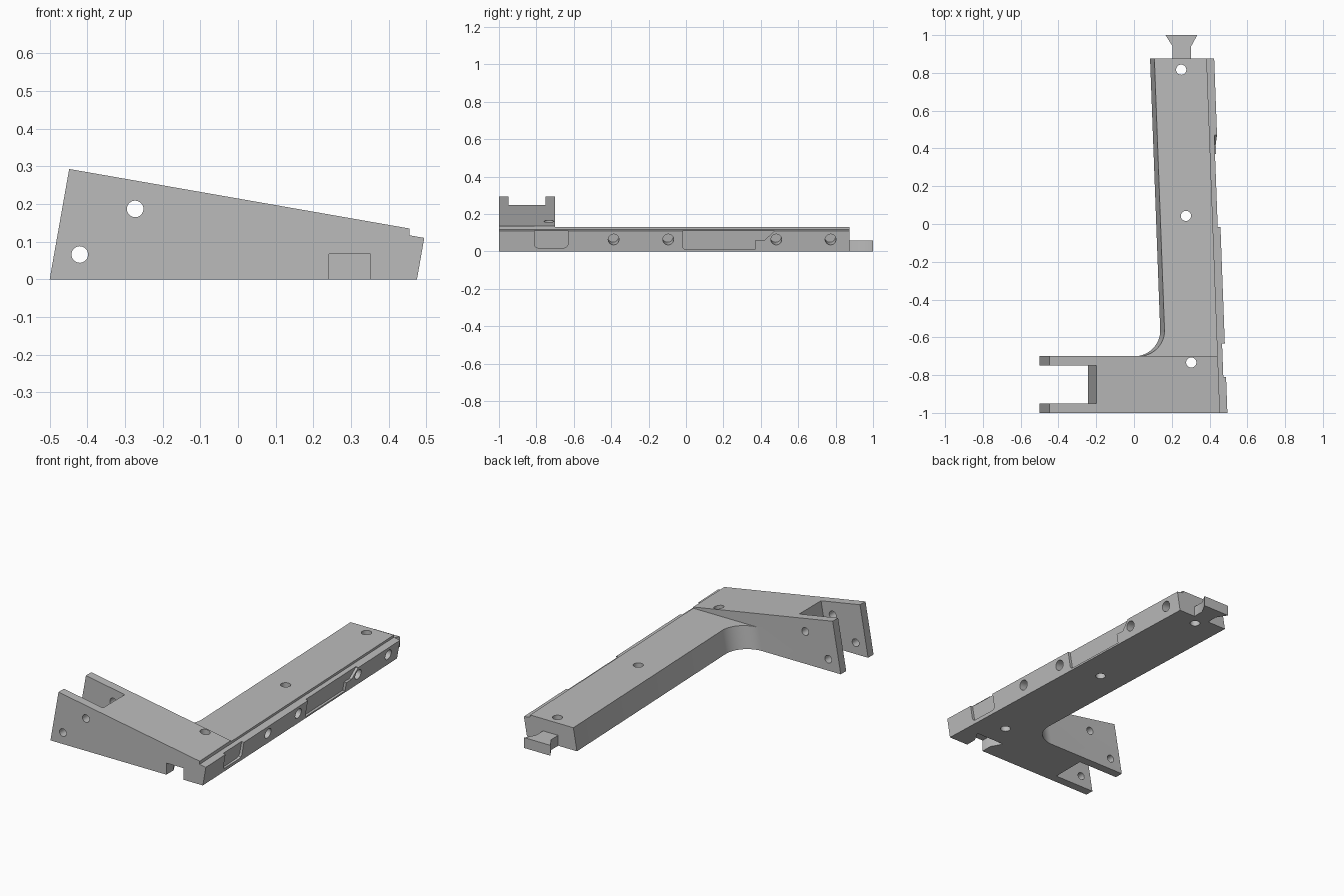
import bpy, bmesh, math
from mathutils import Vector

if "Cube" in bpy.data.objects:
    bpy.data.objects.remove(bpy.data.objects["Cube"])

LEAN = 0.177      # sideways lean of all end and side faces with height
TAPER = 0.0373    # sideways drift of the long arm with depth

grey = bpy.data.materials.new("plain grey")
grey.diffuse_color = (0.5, 0.5, 0.5, 1)
grey.use_nodes = True
grey.node_tree.nodes["Principled BSDF"].inputs["Base Color"].default_value = grey.diffuse_color


def prism(name, ring_a, ring_b):
    """Solid between two matching rings of points."""
    bm = bmesh.new()
    a = [bm.verts.new(p) for p in ring_a]
    b = [bm.verts.new(p) for p in ring_b]
    bm.faces.new(a)
    bm.faces.new(b[::-1])
    n = len(a)
    for i in range(n):
        bm.faces.new((a[i], b[i], b[(i + 1) % n], a[(i + 1) % n]))
    bmesh.ops.recalc_face_normals(bm, faces=bm.faces)
    me = bpy.data.meshes.new(name)
    bm.to_mesh(me)
    bm.free()
    ob = bpy.data.objects.new(name, me)
    bpy.context.collection.objects.link(ob)
    me.materials.append(grey)
    return ob


def plan_prism(name, pts, z0, z1, lean=0.0):
    return prism(name, [(x + lean * z0, y, z0) for x, y in pts],
                 [(x + lean * z1, y, z1) for x, y in pts])


def side_prism(name, pts, y0, y1, taper=0.0):
    return prism(name, [(x - taper * (y0 + 1), y0, z) for x, z in pts],
                 [(x - taper * (y1 + 1), y1, z) for x, z in pts])


def rod(name, start, end, r, n=32):
    start, end = Vector(start), Vector(end)
    q = (end - start).to_track_quat('Z', 'Y')
    ring = [q @ Vector((r * math.cos(t), r * math.sin(t), 0))
            for t in (2 * math.pi * i / n for i in range(n))]
    return prism(name, [start + p for p in ring], [end + p for p in ring])


def outer_x(y, z):
    """Position of the long outer side face."""
    return 0.475 + LEAN * z - TAPER * (y + 1)


def recess(name, pts, depth=0.015):
    return prism(name, [(outer_x(y, z) - depth, y, z) for y, z in pts],
                 [(outer_x(y, z) + 0.1, y, z) for y, z in pts])


# L-shaped body with a rounded inner corner
R = 0.137
fillet = [(0.002 + R * math.sin(t), -0.7 + R - R * math.cos(t))
          for t in (math.radians(88) * i / 16 for i in range(16, -1, -1))]
plan = [(-0.5, -1), (0.475, -1), (0.405, 0.875), (0.085, 0.875)] + fillet + [(-0.5, -0.7)]
body = plan_prism("bracket_body", plan, 0, 0.4, LEAN)

cutters = [
    # sloping top of the short leg
    side_prism("slope_cutter", [(-0.648, 0.328), (0.655, 0.1), (0.655, 0.7), (-0.648, 0.7)], -1.1, 1.1),
    # flat top of the long arm
    plan_prism("arm_top_cutter", [(-0.9, -0.7), (0.9, -0.7), (0.9, 1.1), (-0.9, 1.1)], 0.13, 0.8),
    # stepped ledge along the outer edge
    side_prism("ledge_cutter", [(0.455, 0.117), (0.7, 0.074), (0.7, 0.5), (0.455, 0.5)], -1.1, 1.1, TAPER),
    # slot between the two fork plates
    side_prism("fork_cutter", [(-0.243 - 0.1 * LEAN, -0.1), (-0.243 + 0.5 * LEAN, 0.5),
                               (-0.8, 0.5), (-0.8, -0.1)], -0.95, -0.75),
    # dovetail socket in the front
    plan_prism("socket_cutter", [(0.242, -1.1), (0.352, -1.1), (0.352, -0.935), (0.388, -0.87),
                                 (0.206, -0.87), (0.242, -0.935)], -0.1, 0.067),
    # long stepped recess on the outer side
    recess("long_recess_cutter", [(-0.015, 0.2), (-0.015, 0.02), (-0.005, 0.01), (0.37, 0.01), (0.37, 0.06),
                                  (0.42, 0.06), (0.47, 0.108), (0.47, 0.2)]),
    # short recess with rounded lower corners
    recess("short_recess_cutter", [(-0.81, 0.2), (-0.81, 0.036), (-0.805, 0.025), (-0.794, 0.02),
                                   (-0.65, 0.02), (-0.638, 0.025), (-0.632, 0.036), (-0.632, 0.2)]),
]
# pin holes through the fork
for x, z in ((-0.273, 0.187), (-0.42, 0.066)):
    cutters.append(rod("pin_hole_cutter", (x, -1.1, z), (x, -0.6, z), 0.022))
# vertical screw holes
for x, y in ((0.303, -0.733), (0.275, 0.043), (0.25, 0.817)):
    cutters.append(rod("screw_hole_cutter", (x, y, -0.1), (x, y, 0.5), 0.027))
# blind holes in the outer side
normal = Vector((1, TAPER, -LEAN)).normalized()
for y in (-0.387, -0.095, 0.483, 0.773):
    c = Vector((outer_x(y, 0.064), y, 0.064))
    cutters.append(rod("side_hole_cutter", c - normal * 0.08, c + normal * 0.06, 0.029))

bpy.context.view_layer.objects.active = body
for cutter in cutters:
    mod = body.modifiers.new("cut", 'BOOLEAN')
    mod.operation = 'DIFFERENCE'
    mod.solver = 'EXACT'
    mod.object = cutter
    bpy.ops.object.modifier_apply(modifier=mod.name)
    bpy.data.objects.remove(cutter)

# dovetail tongue at the back end
tongue = plan_prism("dovetail_tongue", [(0.205, 0.875), (0.302, 0.875), (0.302, 0.94), (0.335, 1.0),
                                        (0.167, 1.0), (0.205, 0.94)], 0, 0.06)

for ob in (body, tongue):
    bpy.ops.object.select_all(action='DESELECT')
    ob.select_set(True)
    bpy.context.view_layer.objects.active = ob
    bpy.ops.object.shade_smooth_by_angle(angle=math.radians(30))
